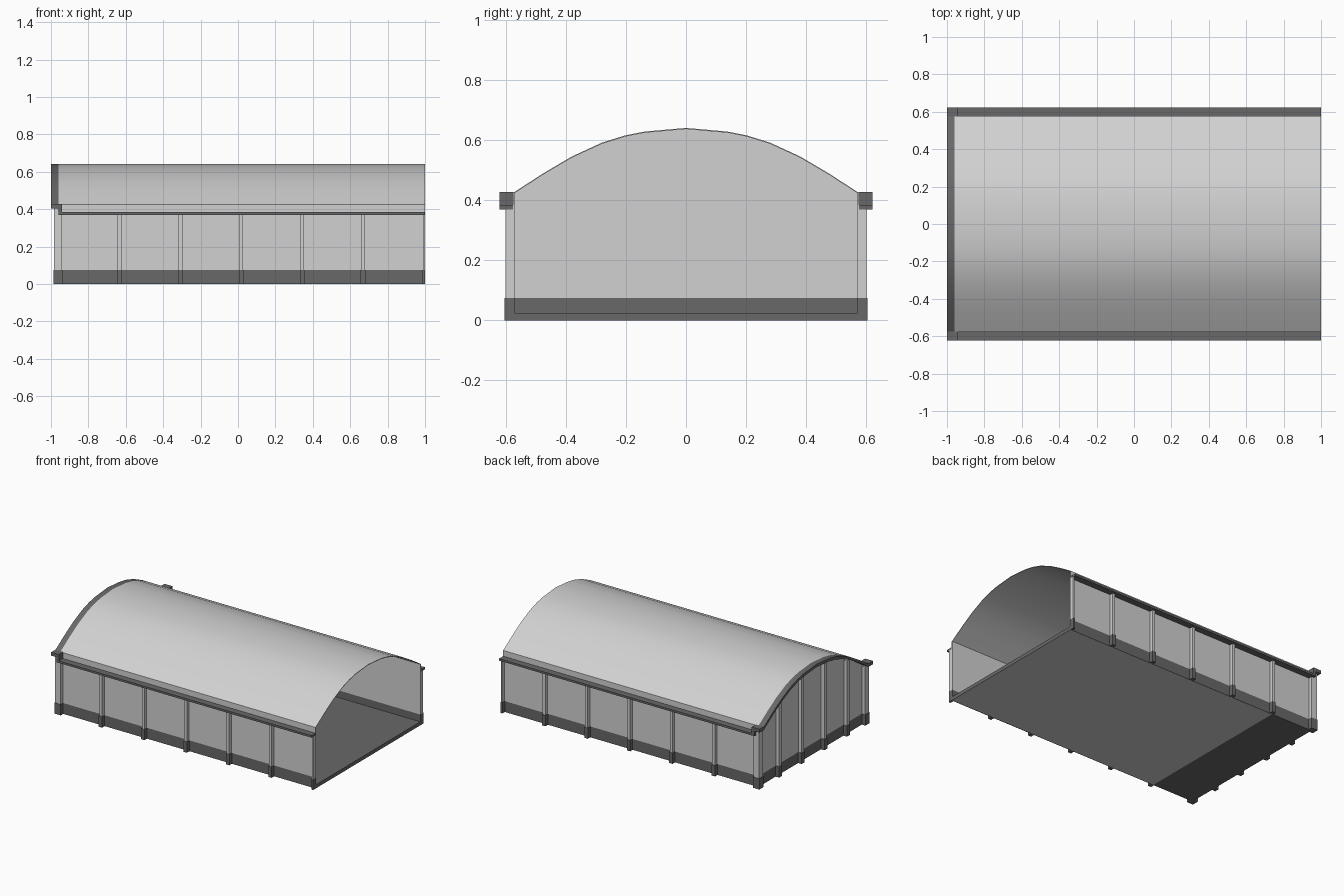
import bpy
import bmesh

old = bpy.data.objects.get("Cube")
if old:
    bpy.data.objects.remove(old, do_unlink=True)


def material(name, value):
    m = bpy.data.materials.new(name)
    m.use_nodes = True
    colour = (value, value, value, 1)
    m.diffuse_color = colour
    m.node_tree.nodes["Principled BSDF"].inputs["Base Color"].default_value = colour
    return m


LIGHT = material("light grey", 0.64)
DARK = material("dark grey", 0.14)


def prism(name, profile, x0, x1, mat):
    """Extrude a (y, z) outline from x0 to x1."""
    bm = bmesh.new()
    face = bm.faces.new([bm.verts.new((x0, y, z)) for y, z in profile])
    ext = bmesh.ops.extrude_face_region(bm, geom=[face])
    for v in ext["geom"]:
        if isinstance(v, bmesh.types.BMVert):
            v.co.x = x1
    bmesh.ops.recalc_face_normals(bm, faces=bm.faces)
    me = bpy.data.meshes.new(name)
    bm.to_mesh(me)
    bm.free()
    me.materials.append(mat)
    ob = bpy.data.objects.new(name, me)
    bpy.context.collection.objects.link(ob)
    return ob


def box(name, x, y, z, mat):
    return prism(name, [(y[0], z[0]), (y[1], z[0]), (y[1], z[1]), (y[0], z[1])],
                 x[0], x[1], mat)


# Main dimensions
WALL, THICK, BACK, END = 0.577, 0.006, -0.96, 1.0
PLINTH, EAVE, FLOOR = 0.075, 0.37, 0.025

# Vault outline, from the middle to one eave, then mirrored
half = [(0, 0.641), (0.137, 0.629), (0.203, 0.616), (0.28, 0.592),
        (0.38, 0.546), (0.475, 0.49), (WALL, 0.424)]
arch = [(-y, z) for y, z in reversed(half[1:])] + half


def arch_height(y):
    for (y0, z0), (y1, z1) in zip(half, half[1:]):
        if abs(y) <= y1:
            return z0 + (z1 - z0) * (abs(y) - y0) / (y1 - y0)
    return half[-1][1]


def vault(name, x0, x1, depth, mat):
    under = [(y, z - depth) for y, z in reversed(arch)]
    return prism(name, arch + under, x0, x1, mat)


# Roof shell and the dark rim over the closed end
roof = vault("roof", BACK, END, 0.004, LIGHT)
rim = vault("end_rim", -1, BACK, 0.02, DARK)
for ob in (roof, rim):
    bpy.ops.object.select_all(action="DESELECT")
    ob.select_set(True)
    bpy.context.view_layer.objects.active = ob
    bpy.ops.object.shade_smooth_by_angle(angle=0.5)

# Floor: dark on top, pale underside except near the closed end
box("floor_end", (BACK, -0.64), (-WALL, WALL), (0, FLOOR), DARK)
floor = box("floor", (-0.64, END), (-WALL, WALL), (0, FLOOR), DARK)
floor.data.materials.append(LIGHT)
for p in floor.data.polygons:
    if p.normal.z < -0.5:
        p.material_index = 1

# Closed end wall
box("end_plinth", (BACK, BACK + THICK), (-WALL, WALL), (0, PLINTH), DARK)
prism("end_wall", [(-WALL, PLINTH)] + [(y, z - 0.003) for y, z in arch] + [(WALL, PLINTH)],
      BACK, BACK + THICK, LIGHT)


def pilaster(name, x, y, top, grow=0.003):
    """Pale post standing on a slightly larger dark foot."""
    box(name, x, y, (PLINTH, top), LIGHT)
    box(name + "_foot", (x[0] - grow, min(x[1] + grow, END)),
        (y[0] - grow, y[1] + grow), (0, PLINTH), DARK)


for y in (-0.372, -0.125, 0.125, 0.372):
    pilaster("end_pilaster", (-0.984, BACK), (y - 0.013, y + 0.013), arch_height(y) - 0.025)

# Long walls with posts, eave ledges and corner blocks
for side, s in (("right", -1), ("left", 1)):
    def span(a, b):
        return tuple(sorted((s * a, s * b)))

    skin = span(WALL - THICK, WALL)
    post = span(WALL, 0.602)
    eave = span(WALL - 0.002, 0.622)
    box(side + "_plinth", (BACK, END), skin, (0, PLINTH), DARK)
    box(side + "_wall", (BACK, END), skin, (PLINTH, half[-1][1]), LIGHT)
    for i in range(5):
        x = -0.633 + i * 0.3255
        pilaster(side + "_pilaster", (x - 0.01, x + 0.01), post, EAVE)
    pilaster(side + "_open_end_pilaster", (0.99, END), post, EAVE)
    # Corner post wraps both walls
    pilaster(side + "_corner_post", (-0.984, BACK), span(0.56, 0.602), 0.405)
    pilaster(side + "_corner_return", (BACK, -0.941), post, EAVE)
    box(side + "_eave_ledge", (-0.94, END), eave, (EAVE, 0.384), DARK)
    box(side + "_corner_block", (BACK, -0.94), eave, (EAVE, 0.428), DARK)
    box(side + "_corner_cap", (-1, BACK), eave, (0.405, 0.428), DARK)
